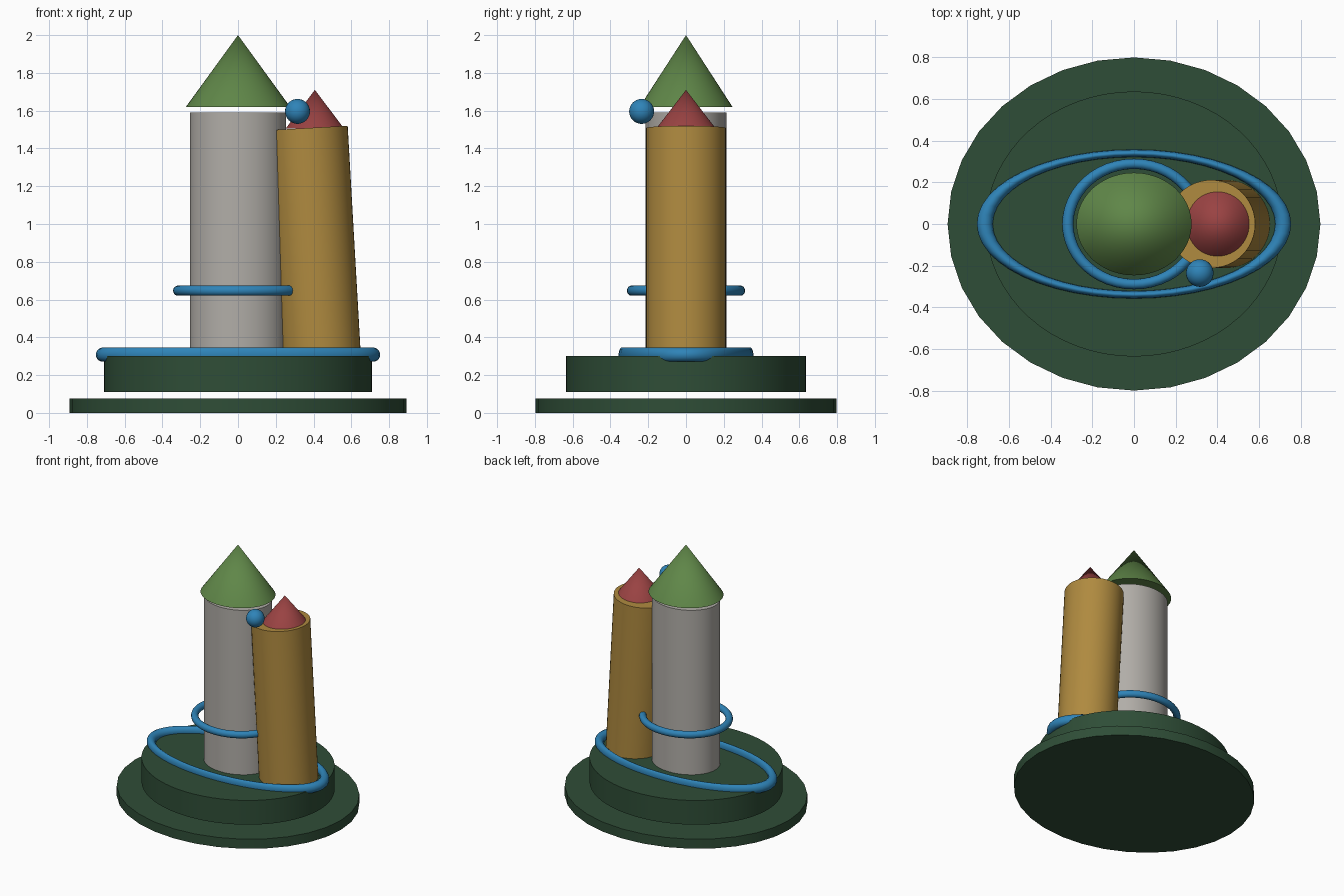
import bpy, math

if "Cube" in bpy.data.objects:
    bpy.data.objects.remove(bpy.data.objects["Cube"])


def material(name, rgb):
    m = bpy.data.materials.new(name)
    m.diffuse_color = (*rgb, 1)
    m.use_nodes = True
    m.node_tree.nodes["Principled BSDF"].inputs["Base Color"].default_value = m.diffuse_color
    return m


DARK = material("dark_green", (0.028, 0.075, 0.038))
GREY = material("stone_grey", (0.44, 0.42, 0.39))
GOLD = material("ochre", (0.43, 0.255, 0.05))
LEAF = material("leaf_green", (0.115, 0.24, 0.065))
RED = material("brick_red", (0.32, 0.055, 0.055))
BLUE = material("blue", (0.028, 0.23, 0.48))


def finish(name, mat, scale=(1, 1, 1), angle=35):
    ob = bpy.context.object
    ob.name = name
    ob.scale = scale
    ob.data.materials.append(mat)
    bpy.ops.object.shade_smooth_by_angle(angle=math.radians(angle))
    return ob


def cylinder(name, mat, rx, ry, z0, z1, sides=32):
    bpy.ops.mesh.primitive_cylinder_add(vertices=sides, radius=1, depth=z1 - z0,
                                        location=(0, 0, (z0 + z1) / 2))
    return finish(name, mat, (rx, ry, 1))


def cone(name, mat, x, rx, ry, z0, z1):
    bpy.ops.mesh.primitive_cone_add(vertices=48, radius1=1, radius2=0, depth=z1 - z0,
                                    location=(x, 0, (z0 + z1) / 2))
    return finish(name, mat, (rx, ry, 1))


def ring(name, major, minor, squash, z):
    bpy.ops.mesh.primitive_torus_add(major_radius=major, minor_radius=minor,
                                     major_segments=48, minor_segments=14,
                                     location=(0, 0, z))
    return finish(name, BLUE, (1, squash, 1), 60)


# Stepped oval base
cylinder("base_plate", DARK, 0.893, 0.798, 0, 0.075)
cylinder("upper_step", DARK, 0.71, 0.635, 0.11, 0.30, 64)

# Main tower with a roof floating just above it
cylinder("main_tower", GREY, 0.255, 0.215, 0.295, 1.59, 48)
cone("main_roof", LEAF, 0, 0.276, 0.246, 1.62, 2.0)

# Leaning side tower: axis from its foot to its top centre
foot, top = (0.44, 0.285), (0.37, 1.508)
dx, dz = top[0] - foot[0], top[1] - foot[1]
bpy.ops.mesh.primitive_cylinder_add(
    vertices=48, radius=1, depth=math.hypot(dx, dz),
    location=((foot[0] + top[0]) / 2, 0, (foot[1] + top[1]) / 2),
    rotation=(0, math.atan2(dx, dz), 0))
finish("side_tower", GOLD, (0.211, 0.211, 1))
cone("side_roof", RED, 0.407, 0.155, 0.158, 1.505, 1.71)

# Oval rings and the ball by the roofs
ring("base_ring", 0.715, 0.038, 0.474, 0.308)
ring("tower_ring", 0.317, 0.027, 0.91, 0.647)
bpy.ops.mesh.primitive_uv_sphere_add(segments=28, ring_count=16, radius=0.066,
                                     location=(0.315, -0.235, 1.596))
finish("ball", BLUE, angle=60)
